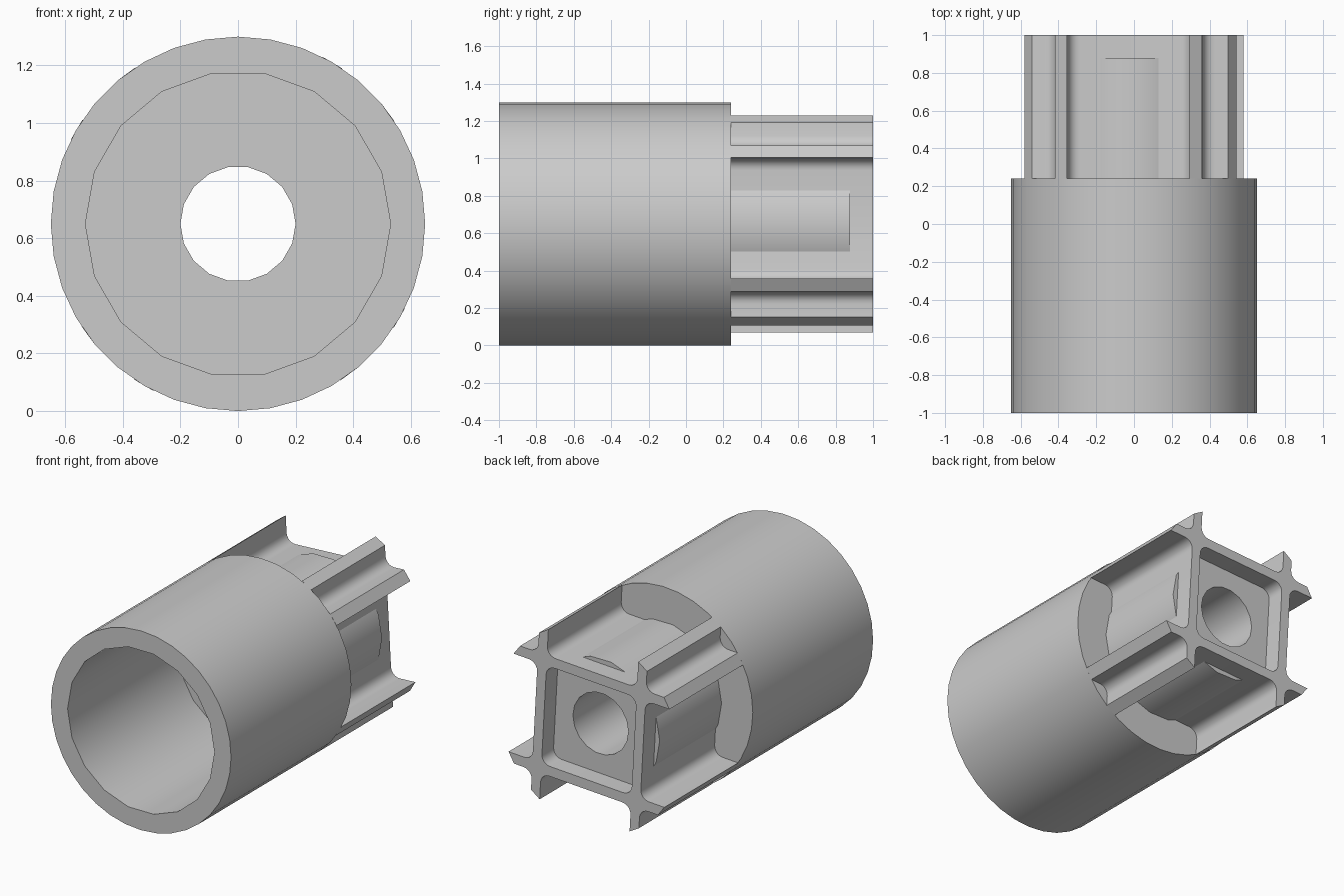
import bpy, bmesh
from math import sin, cos, radians, sqrt, tau

if "Cube" in bpy.data.objects:
    bpy.data.objects.remove(bpy.data.objects["Cube"], do_unlink=True)

AXIS_Z = 0.65        # height of the long axis
OUTER = 0.65         # barrel radius
HOLE = 0.2           # centre hole radius
SHOULDER = 0.24      # where the barrel ends and the frame begins
POCKET_Y = 0.88      # floor of the square pocket
WALL_IN, WALL_OUT = 0.325, 0.39
FILLET = 0.06
TILT = radians(3.2)  # the frame is turned slightly about the axis

grey = bpy.data.materials.new("light_grey")
grey.use_nodes = True
colour = (0.6, 0.6, 0.6, 1)
grey.diffuse_color = colour
grey.node_tree.nodes["Principled BSDF"].inputs["Base Color"].default_value = colour


def circle(r, n=18):
    return [(r * cos(tau * i / n), r * sin(tau * i / n)) for i in range(n)]


def arc(cx, cz, start, end, steps=5):
    angles = [radians(start + (end - start) * i / steps) for i in range(steps + 1)]
    return [(cx + FILLET * cos(a), cz + FILLET * sin(a)) for a in angles]


def four_fold(points):
    """Repeat a quarter outline around the axis, with the frame tilt."""
    out = []
    for k in range(4):
        a = TILT + k * tau / 4
        out += [(x * cos(a) - z * sin(a), x * sin(a) + z * cos(a)) for x, z in points]
    return out


def add_loop(bm, points, y):
    verts = [bm.verts.new((x, y, AXIS_Z + z)) for x, z in points]
    return verts, [bm.edges.new((verts[i - 1], verts[i])) for i in range(len(verts))]


def skin(bm, a, b):
    """Join two loops: quads along a wall, a triangulated fill across a flat end."""
    if a[0][0].co.y == b[0][0].co.y:
        bmesh.ops.triangle_fill(bm, edges=a[1] + b[1], use_beauty=True)
    else:
        n = len(a[0])
        for i in range(n):
            bm.faces.new((a[0][i - 1], a[0][i], b[0][i], b[0][i - 1]))


def build(name, sections):
    """Closed solid skinned through a cycle of (outline, y) sections."""
    bm = bmesh.new()
    loops = [add_loop(bm, pts, y) for pts, y in sections]
    for i in range(len(loops)):
        skin(bm, loops[i - 1], loops[i])
    bmesh.ops.recalc_face_normals(bm, faces=bm.faces[:])
    mesh = bpy.data.meshes.new(name)
    bm.to_mesh(mesh)
    bm.free()
    mesh.materials.append(grey)
    obj = bpy.data.objects.new(name, mesh)
    bpy.context.collection.objects.link(obj)
    bpy.ops.object.select_all(action='DESELECT')
    obj.select_set(True)
    bpy.context.view_layer.objects.active = obj
    bpy.ops.object.shade_smooth_by_angle(angle=radians(30))
    return obj


# Barrel: thick tube with a deep bore and a pierced bulkhead
rim, bore, hole = circle(OUTER, 36), circle(0.53), circle(HOLE)
BULKHEAD = 0.12
build("barrel", [(hole, BULKHEAD), (bore, BULKHEAD), (bore, -1),
                 (rim, -1), (rim, SHOULDER), (hole, SHOULDER)])

# Frame: square tube whose walls run past the corners as paired fins
tip_in = sqrt(OUTER ** 2 - WALL_IN ** 2)
tip_out = sqrt(OUTER ** 2 - WALL_OUT ** 2)
far, near = WALL_OUT + FILLET, WALL_IN - FILLET
quarter = (arc(far, near, 180, 90)
           + [(tip_in, WALL_IN), (tip_out, WALL_OUT)]
           + arc(far, far, 270, 180)
           + [(WALL_OUT, tip_out), (WALL_IN, tip_in)]
           + arc(near, far, 0, -90))
outline = four_fold(quarter)
pocket = four_fold(arc(near, near, 0, 90))
build("finned_frame", [(outline, SHOULDER), (outline, 1), (pocket, 1),
                       (pocket, POCKET_Y), (hole, POCKET_Y), (hole, SHOULDER)])

# Hub: round core bulging slightly through the flat frame sides
hub, hub_inner = circle(0.425), circle(0.25)
HUB_END = POCKET_Y - 0.002
build("hub", [(hub_inner, SHOULDER), (hub, SHOULDER),
              (hub, HUB_END), (hub_inner, HUB_END)])
